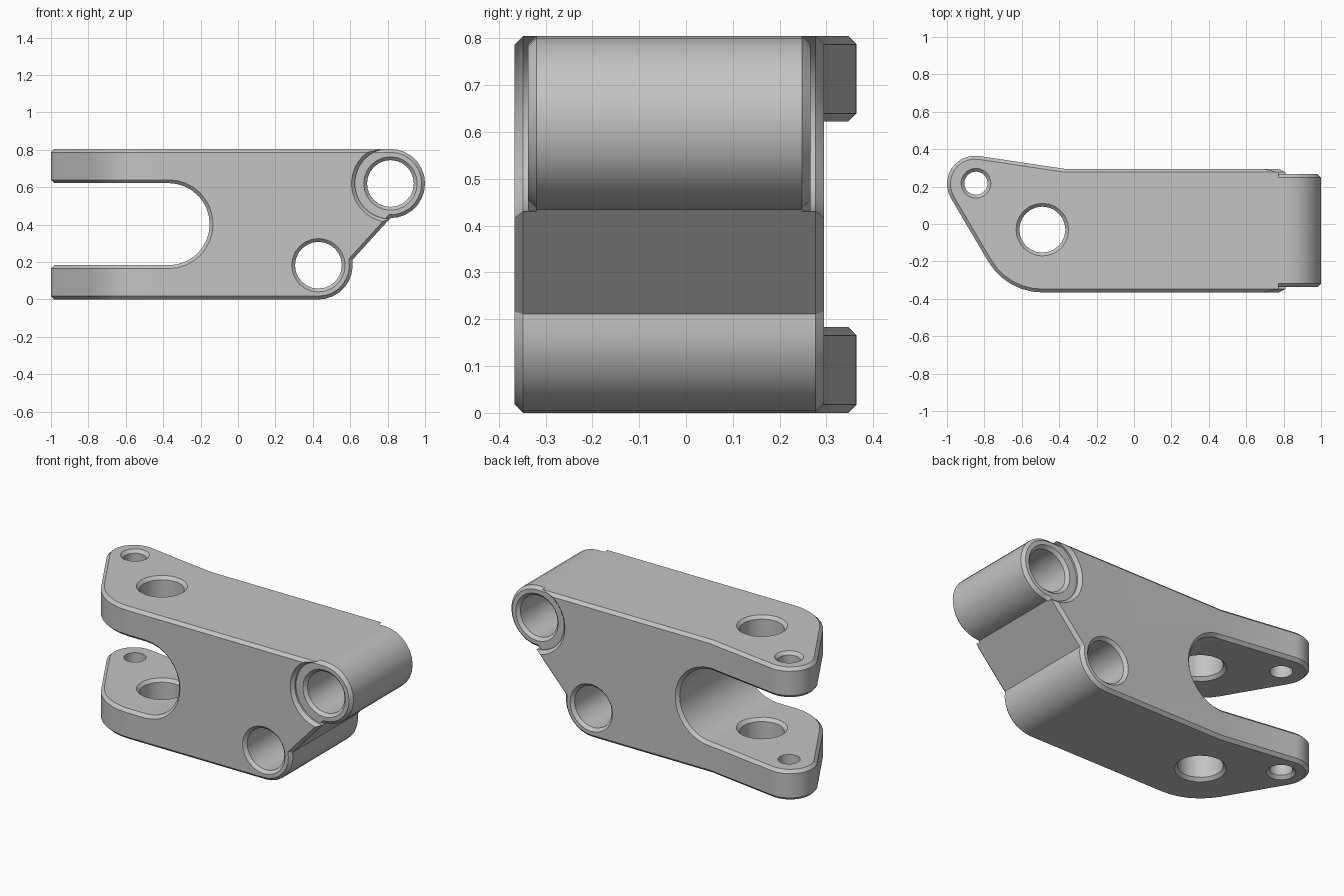
import bpy, bmesh
from math import cos, sin, acos, asin, degrees, radians

if "Cube" in bpy.data.objects:
    bpy.data.objects.remove(bpy.data.objects["Cube"], do_unlink=True)

CH = 0.018                        # chamfer width
JOINT = -0.371                    # x where the fork arms meet the block
HEIGHT = 0.805
FRONT, BACK = -0.366, 0.295       # block faces along y
ARM = 0.183                       # fork arm thickness
LOBE, LOBE_R = (-0.85, 0.215), 0.15
HEEL, HEEL_R = (-0.49, -0.03), 0.336
BOSS, BOSS_R = (0.43, 0.183), 0.183
TUBE, TUBE_R, RECESS_R = (0.815, 0.62), 0.185, 0.19
SLOPE = radians(-42.3)            # outward direction of the sloping face
SLOPE_K = 0.31                    # its distance from the origin

metal = bpy.data.materials.new("light grey metal")
metal.use_nodes = True
metal.diffuse_color = (0.55, 0.55, 0.55, 1)
metal.node_tree.nodes["Principled BSDF"].inputs["Base Color"].default_value = (0.55, 0.55, 0.55, 1)


def arc(c, r, a0, a1, n):
    angles = [radians(a0 + (a1 - a0) * i / n) for i in range(n + 1)]
    return [(c[0] + r * cos(a), c[1] + r * sin(a)) for a in angles]


def slope_angle(c, r, d, side):
    """Angle on a circle where it meets the sloping face inset by d."""
    gap = SLOPE_K - d - c[0] * cos(SLOPE) - c[1] * sin(SLOPE)
    return degrees(SLOPE + side * acos(gap / r))


# Outlines, each as a function of the inset d
def block_outline(d):
    r = RECESS_R + d
    top = 180 - degrees(asin((HEIGHT - d - TUBE[1]) / r))
    low = 360 + slope_angle(TUBE, r, d, -1)
    pts = [(JOINT, d)]
    pts += arc(BOSS, BOSS_R - d, -90, slope_angle(BOSS, BOSS_R - d, d, 1), 8)
    pts += arc(TUBE, r, low, top, 14)
    pts += [(JOINT, HEIGHT - d)]
    slot = arc((JOINT, HEIGHT / 2), HEIGHT / 2 - ARM + d, 90, -90, 16)
    slot[0], slot[-1] = (JOINT, slot[0][1]), (JOINT, slot[-1][1])
    return pts + slot


def arm_outline(d):
    return ([(JOINT, BACK - d)] + arc(LOBE, LOBE_R - d, 81.5, 210.5, 10)
            + arc(HEEL, HEEL_R - d, 210.5, 270, 6) + [(JOINT, FRONT + d)])


def tube_outline(d):
    r = TUBE_R - d
    x = 0.72
    z = (x * cos(SLOPE) - SLOPE_K + d) / -sin(SLOPE) + 0.002
    return ([(x, z)] + arc(TUBE, r, slope_angle(TUBE, r, d, -1), 90, 14)
            + [(0.68, HEIGHT - 0.001 - d), (0.55, TUBE[1])])


def along_y(u, v, w):
    return (u, w, v)


def along_z(u, v, w):
    return (u, v, w)


def loft(bm, outline, levels, place):
    """Stack insets of an outline; the seam at the joint is left open."""
    flat = [outline(d) for _, d in levels]
    rings = [[bm.verts.new(place(u, v, w)) for u, v in pts]
             for pts, (w, _) in zip(flat, levels)]
    n = len(rings[0])
    for a, b in zip(rings, rings[1:]):
        for i in range(n):
            j = (i + 1) % n
            seam = flat[0][i][0] == JOINT and flat[0][j][0] == JOINT
            if not seam:
                bm.faces.new((a[i], a[j], b[j], b[i]))
    bm.faces.new(rings[0])
    bm.faces.new(rings[-1])


def chamfered(lo, hi):
    return [(lo, CH), (lo + CH, 0), (hi - CH, 0), (hi, CH)]


def hole(bm, c, r, lo, hi, place):
    """Cutter for a hole with countersunk ends."""
    e = 0.01
    levels = [(lo - e, -CH - e), (lo + CH, 0), (hi - CH, 0), (hi + e, -CH - e)]
    loft(bm, lambda d: arc(c, r - d, 0, 360, 24)[:-1], levels, place)


def finish(name, bm):
    bmesh.ops.remove_doubles(bm, verts=bm.verts, dist=0.0001)
    bmesh.ops.recalc_face_normals(bm, faces=bm.faces)
    mesh = bpy.data.meshes.new(name)
    bm.to_mesh(mesh)
    bm.free()
    mesh.materials.append(metal)
    ob = bpy.data.objects.new(name, mesh)
    bpy.context.collection.objects.link(ob)
    return ob


def drill(ob, cutter):
    cutter.hide_render = True
    mod = ob.modifiers.new("holes", 'BOOLEAN')
    mod.operation = 'DIFFERENCE'
    mod.solver = 'EXACT'
    mod.object = cutter
    bpy.ops.object.select_all(action='DESELECT')
    ob.select_set(True)
    bpy.context.view_layer.objects.active = ob
    bpy.ops.object.modifier_apply(modifier=mod.name)
    bpy.data.objects.remove(cutter, do_unlink=True)
    ob.data.shade_smooth()
    ob.data.set_sharp_from_angle(angle=radians(30))
    soft = ob.modifiers.new("even shading", 'WEIGHTED_NORMAL')
    soft.keep_sharp = True


# Forked body: block plus two arms
arms = [(0, ARM), (HEIGHT - ARM, HEIGHT)]
bm = bmesh.new()
loft(bm, block_outline, chamfered(FRONT, BACK), along_y)
for lo, hi in arms:
    loft(bm, arm_outline, chamfered(lo, hi), along_z)
body = finish("forked_body", bm)

# Holes in the body: lower pivot, arm holes, small pin holes
bm = bmesh.new()
hole(bm, BOSS, 0.125, FRONT, BACK, along_y)
for lo, hi in arms:
    hole(bm, HEEL, 0.123, lo, hi, along_z)
hole(bm, (-0.845, 0.218), 0.062, 0, HEIGHT, along_z)
drill(body, finish("body_hole_cutter", bm))

# Upper pivot tube, set slightly in from the body faces
TUBE_FRONT, TUBE_BACK = FRONT + 0.029, BACK - 0.029
bm = bmesh.new()
loft(bm, tube_outline, chamfered(TUBE_FRONT, TUBE_BACK), along_y)
tube = finish("pivot_tube", bm)
bm = bmesh.new()
hole(bm, TUBE, 0.125, TUBE_FRONT, TUBE_BACK, along_y)
drill(tube, finish("tube_hole_cutter", bm))
